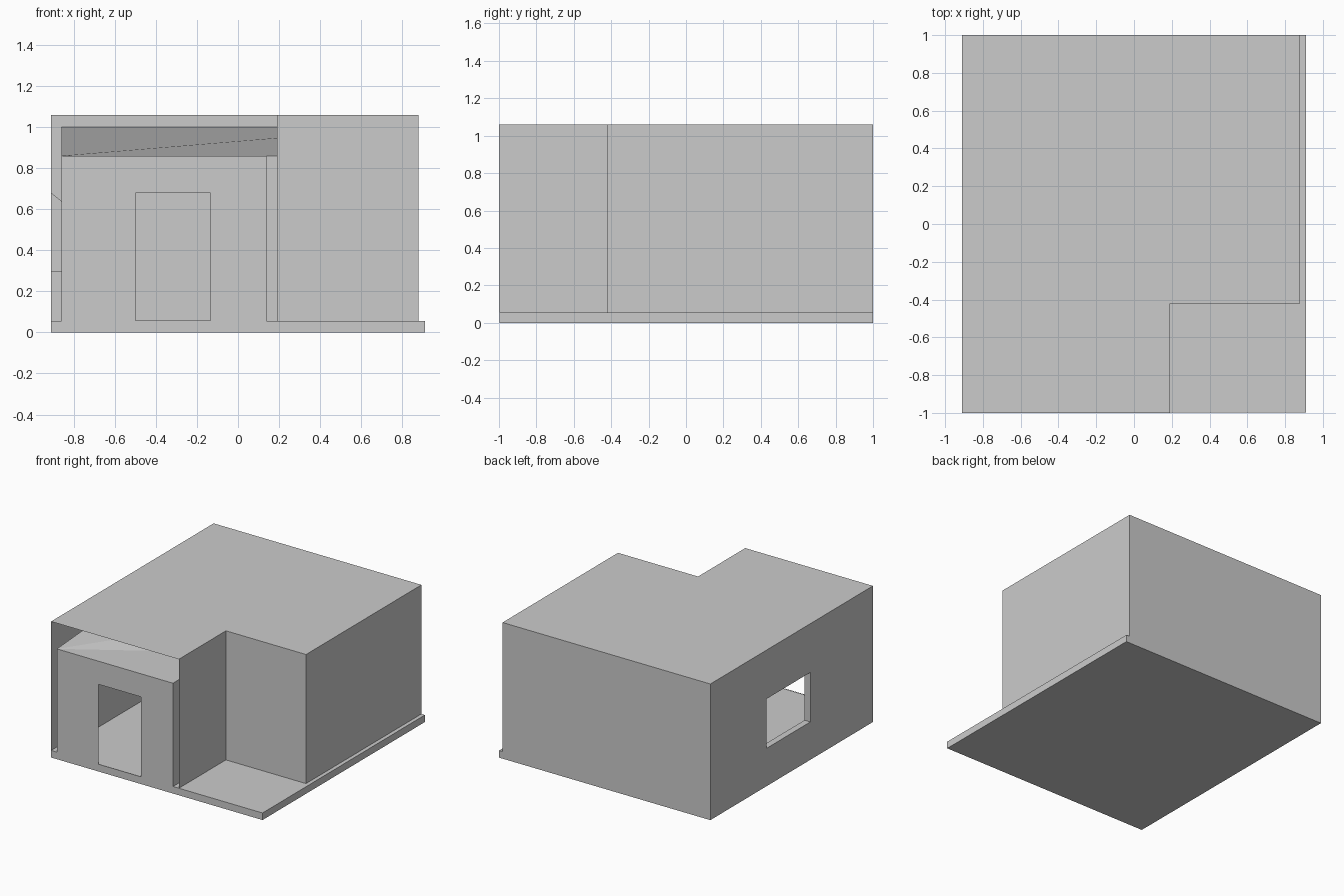
import bpy
import bmesh

if "Cube" in bpy.data.objects:
    bpy.data.objects.remove(bpy.data.objects["Cube"])

BASE = 0.055      # top of the floor slab
TOP = 1.06        # outer roof height


def make(name, faces):
    """Object from a list of polygons; shared corners are welded."""
    bm = bmesh.new()
    for f in faces:
        bm.faces.new([bm.verts.new(p) for p in f])
    bmesh.ops.remove_doubles(bm, verts=bm.verts, dist=0.0005)
    me = bpy.data.meshes.new(name)
    bm.to_mesh(me)
    bm.free()
    ob = bpy.data.objects.new(name, me)
    bpy.context.collection.objects.link(ob)
    return ob


def bridge(a, b):
    """Quads joining two loops with the same number of corners."""
    n = len(a)
    return [(a[i], a[(i + 1) % n], b[(i + 1) % n], b[i]) for i in range(n)]


def wall(a, b):
    """Vertical wall outline between plan points a, b given as (x, y, top)."""
    return [(a[0], a[1], BASE), (b[0], b[1], BASE), b, a]


def side_hole(x, z1):
    """Window outline in a wall of constant x, running towards -y."""
    y0, y1, z0 = -0.23, 0.31, 0.295
    return [(x, y1, z0), (x, y0, z0), (x, y0, z1), (x, y1, z1)]


# floor slab
bpy.ops.mesh.primitive_cube_add(size=1, location=(0, 0.001, BASE / 2))
slab = bpy.context.object
slab.name = "floor_slab"
slab.scale = (1.82, 1.998, BASE)
bpy.ops.object.transform_apply(location=True, rotation=False, scale=True)

# outer shell: L-shaped plan, open at the front end
plan = [(-0.91, 1), (-0.91, -1), (0.19, -1), (0.19, -0.42), (0.88, -0.42), (0.88, 1)]
outer = [(x, y, TOP) for x, y in plan]
window_out = side_hole(-0.91, 0.68)
faces = [outer]
faces += bridge(wall(outer[0], outer[1]), window_out)
for i in (2, 3, 4, 5):
    faces.append(wall(outer[i], outer[(i + 1) % 6]))
make("outer_walls_and_roof", faces)

# inner lining: same plan inset, with a ceiling rising to the back
inner = [(-0.86, 0.998, 1.0), (-0.86, -1, 0.86), (0.14, -1, 0.86),
         (0.14, -0.37, 0.86), (0.83, -0.37, 0.86), (0.83, 0.998, 1.0)]
window_in = side_hole(-0.86, 0.64)
faces = bridge(wall(inner[0], inner[1]), window_in)
for i in (2, 3, 4, 5):
    faces.append(wall(inner[i], inner[(i + 1) % 6]))
for tri in ((0, 1, 5), (1, 3, 5), (1, 2, 3), (3, 4, 5)):
    faces.append([inner[i] for i in tri])

# front wall around the doorway
door = [(-0.50, -1, 0.058), (-0.135, -1, 0.058), (-0.135, -1, 0.68), (-0.50, -1, 0.68)]
faces += bridge(wall(inner[1], inner[2]), door)
make("inner_walls_and_ceiling", faces)

# window reveal between the two walls
make("window_reveal", bridge(window_in, window_out))
